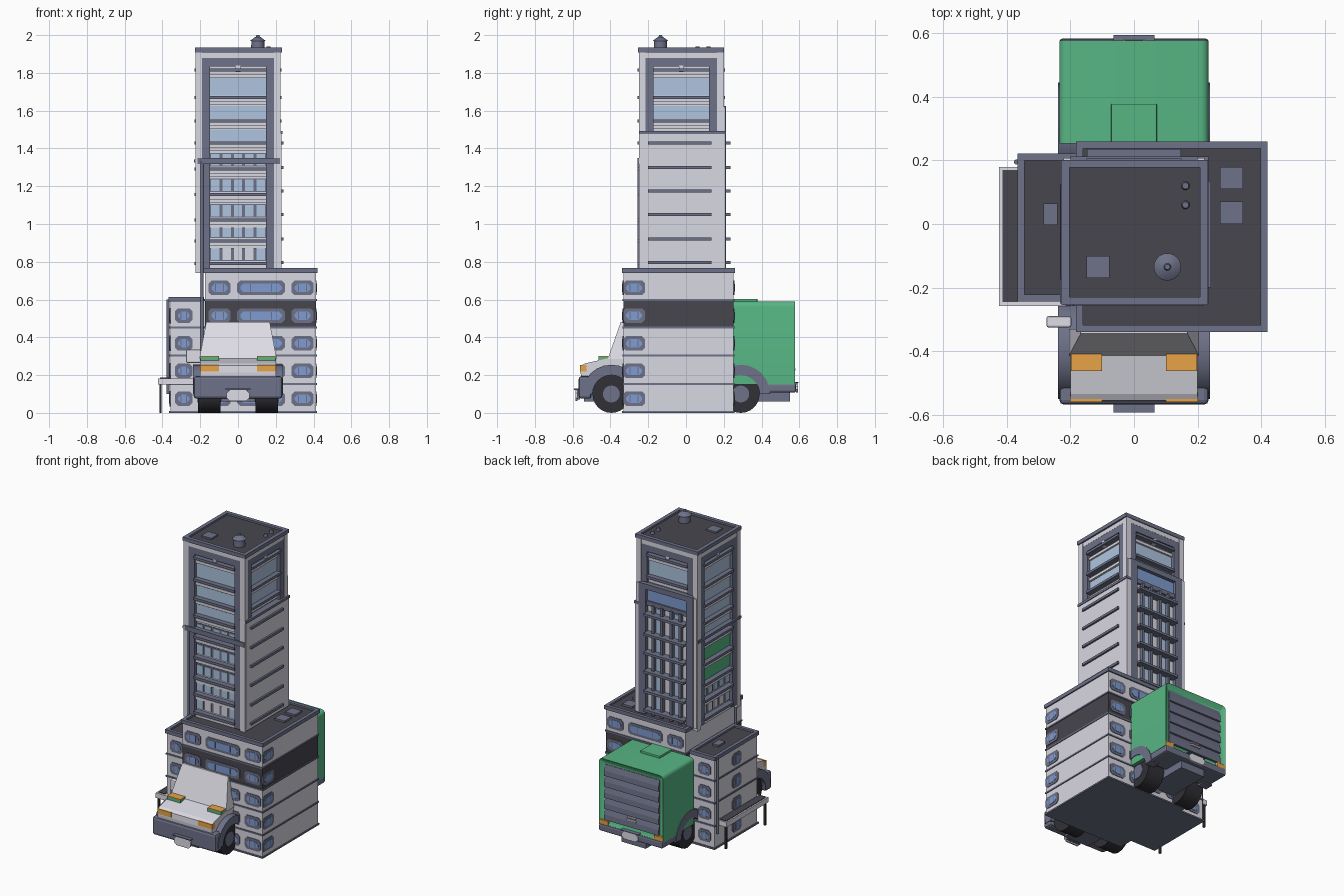
import bpy, bmesh, math
from mathutils import Matrix, Vector

if "Cube" in bpy.data.objects:
    bpy.data.objects.remove(bpy.data.objects["Cube"])

def mat(name, hexa):
    lin = []
    for i in (0, 2, 4):
        c = int(hexa[i:i + 2], 16) / 255
        lin.append(c / 12.92 if c <= 0.04045 else ((c + 0.055) / 1.055) ** 2.4)
    m = bpy.data.materials.new(name)
    m.diffuse_color = (*lin, 1)
    m.use_nodes = True
    m.node_tree.nodes["Principled BSDF"].inputs["Base Color"].default_value = m.diffuse_color
    return m

WALL, FRAME, DARK = mat("wall_grey", "D9D8E2"), mat("slate_trim", "6E7289"), mat("charcoal", "47464E")
SKY, BLUE, GREEN = mat("pale_glass", "AEC5E0"), mat("blue_glass", "7F9CD0"), mat("green", "57B684")
AMBER, BLACK, PALE = mat("amber", "E8A446"), mat("rubber_black", "303036"), mat("pale_grey", "E2E0EA")

def finish(name, bm, m, smooth=False):
    bmesh.ops.recalc_face_normals(bm, faces=bm.faces)
    me = bpy.data.meshes.new(name)
    bm.to_mesh(me)
    bm.free()
    me.materials.append(m)
    ob = bpy.data.objects.new(name, me)
    bpy.context.collection.objects.link(ob)
    if smooth:
        bpy.context.view_layer.objects.active = ob
        ob.select_set(True)
        bpy.ops.object.shade_smooth_by_angle(angle=math.radians(40))
        ob.select_set(False)
    return ob

def boxes(name, m, items, bevel=0):
    """items: (x0, x1, y0, y1, z0, z1)"""
    bm = bmesh.new()
    for x0, x1, y0, y1, z0, z1 in items:
        mtx = Matrix.Translation(((x0 + x1) / 2, (y0 + y1) / 2, (z0 + z1) / 2)) @ \
            Matrix.Diagonal((abs(x1 - x0), abs(y1 - y0), abs(z1 - z0), 1))
        bmesh.ops.create_cube(bm, size=1, matrix=mtx)
    if bevel:
        bmesh.ops.bevel(bm, geom=bm.edges[:], offset=bevel, segments=2, affect='EDGES', profile=0.5)
    return finish(name, bm, m)

def wall_box(side, u0, u1, d0, d1, z0, z1):
    """box on a wall: u runs along the wall, d is the outward coordinate"""
    return {'front': (u0, u1, -d1, -d0, z0, z1), 'back': (u0, u1, d0, d1, z0, z1),
            'right': (d0, d1, u0, u1, z0, z1), 'left': (-d1, -d0, u0, u1, z0, z1)}[side]

def wall_point(side, u, d, z):
    return {'front': (u, -d, z), 'back': (u, d, z), 'right': (d, u, z), 'left': (-d, u, z)}[side]

def prism(bm, a, b):
    """solid between two matching outlines"""
    va, vb = [bm.verts.new(p) for p in a], [bm.verts.new(p) for p in b]
    bm.faces.new(va)
    bm.faces.new(vb[::-1])
    for i in range(len(a)):
        j = (i + 1) % len(a)
        bm.faces.new((va[i], vb[i], vb[j], va[j]))

def octs(name, m, wins, grow, d1):
    """octagonal plates on walls: (side, u, z, width, height, wall)"""
    bm = bmesh.new()
    for side, u, z, w, h, wall in wins:
        a, b, c = w / 2 + grow, h / 2 + grow, 0.016
        pts = [(a, b - c), (a - c, b), (c - a, b), (-a, b - c), (-a, c - b), (c - a, -b), (a - c, -b), (a, c - b)]
        prism(bm, *[[wall_point(side, u + p, wall + d, z + q) for p, q in pts] for d in (-0.002, d1)])
    return finish(name, bm, m)

def extrude_x(name, m, profile, x0, x1, smooth=False):
    bm = bmesh.new()
    prism(bm, [(x0, y, z) for y, z in profile], [(x1, y, z) for y, z in profile])
    return finish(name, bm, m, smooth)

def cone(name, m, loc, r1, r2, h, axis='Z', n=24):
    bm = bmesh.new()
    mtx = Matrix.Translation(loc) @ (Matrix.Rotation(math.pi / 2, 4, 'Y') if axis == 'X' else Matrix())
    bmesh.ops.create_cone(bm, cap_ends=True, segments=n, radius1=r1, radius2=r2, depth=h, matrix=mtx)
    return finish(name, bm, m, True)

def roof(name, x0, x1, y0, y1, z, w=0.022):
    boxes(name + "_rim", FRAME, [(x0, x1, y0, y0 + w, z - .025, z), (x0, x1, y1 - w, y1, z - .025, z),
                                 (x0, x0 + w, y0, y1, z - .025, z), (x1 - w, x1, y0, y1, z - .025, z)])
    boxes(name + "_deck", DARK, [(x0 + .01, x1 - .01, y0 + .01, y1 - .01, z - .02, z - .012)])

# Podium: five storeys, the fourth dark
levels = [0.008, 0.152, 0.304, 0.452, 0.598, 0.75]
P = (-0.174, 0.412, -0.332, 0.252)
boxes("podium_storeys", WALL, [(*P, levels[i], levels[i + 1]) for i in (0, 1, 2, 4)])
boxes("podium_dark_storey", DARK, [(*P, levels[3], levels[4])])
boxes("podium_floor_bands", FRAME, [(-.179, .417, -.337, .257, z - .005, z + .005) for z in levels[1:5]])
boxes("building_base", FRAME, [(-.18, .418, -.338, .258, 0, .01), (-.366, -.17, -.242, .222, 0, .01)])
roof("podium_roof", -0.182, 0.42, -0.34, 0.26, 0.766)
# Side wing: four storeys
boxes("wing_walls", WALL, [(-.358, -.17, -.235, .213, .008, .6)])
boxes("wing_floor_bands", FRAME, [(-.363, -.17, -.24, .218, z - .005, z + .005) for z in levels[1:4]])
roof("wing_roof", -0.367, -0.18, -0.243, 0.221, 0.614)
# Octagonal windows of podium and wing
wins = []
for z in (0.075, 0.222, 0.368, 0.515, 0.662):
    for side, wall in (('front', .332), ('back', .252)):
        wins += [(side, -.098, z, .085, .045, wall), (side, .122, z, .22, .045, wall), (side, .342, z, .085, .045, wall)]
    wins.append(('right', -.275, z, .085, .045, .412))
    if z < 0.6:
        wins += [('front', -.287, z, .06, .045, .235), ('back', -.287, z, .06, .045, .213), ('left', -.02, z, .06, .05, .358)]
octs("window_frames", FRAME, wins, 0.016, 0.004)
octs("window_glass", BLUE, wins, 0, 0.006)
boxes("window_mullions", FRAME, [wall_box(s, u + k * w / 4 - .003, u + k * w / 4 + .003, d, d + .007, z - .02, z + .02)
                                 for s, u, z, w, h, d in wins for k in (-1, 1)])
# Balcony deck on posts
boxes("balcony_slab", PALE, [(-.424, -.2, -.258, .18, .15, .183)])
boxes("balcony_floor", DARK, [(-.414, -.365, -.245, .17, .18, .187)])
boxes("balcony_posts", BLACK, [(-.416, -.404, y, y + .012, 0, .15) for y in (-.25, .16)])
# Drain pipes
for i, (x, y, z0, z1) in enumerate(((-.19, -.25, .2, 1.33), (-.37, .195, .1, .6))):
    cone("drain_pipe_%d" % i, FRAME, (x, y, (z0 + z1) / 2), .008, .008, z1 - z0, n=10)

# Tower core, corner posts and top lintels
boxes("tower_core", WALL, [(-.195, .195, -.22, .17, .74, 1.91)])
boxes("tower_corners", WALL, [(sx * .225, sx * .19, y0, y1, .74, 1.91) for sx in (-1, 1)
                              for y0, y1 in ((-.25, -.215), (.165, .2))])
boxes("tower_lintels", WALL, [(-.222, .222, -.247, .197, 1.88, 1.915)])
faces = {'front': (.25, 0, .76), 'left': (.225, -.025, .76), 'right': (.225, -.025, 1.49), 'back': (.2, 0, 1.63)}
fin_z = [0.79, 0.91, 1.02, 1.155, 1.29, 1.43, 1.545, 1.67, 1.815]
frames, fins, sky, green, blinds = [], [], [], [], []
for side, (D, c, zb) in faces.items():
    for s in (-1, 1):
        frames.append(wall_box(side, c + s * .148, c + s * .198, D - .04, D - .004, zb, 1.88))
    frames.append(wall_box(side, c - .198, c + .198, D - .04, D - .004, 1.835, 1.88))
    boxes(side + "_blind_bracket", PALE, [wall_box(side, c - .012, c + .012, D - .03, D - .004, 1.805, 1.84)])
    for i, z in enumerate(fin_z):
        if z < zb:
            continue
        fins.append(wall_box(side, c - .15, c + .15, D - .04, D + .006, z - .008, z + .008))
        blinds.append(wall_box(side, c - .148, c + .148, D - .04, D - .016, z - .04, z - .022))
        if i == 8:
            sky.append(wall_box(side, c - .148, c + .148, D - .04, D - .024, 1.68, 1.772))
        elif i >= 5 or (side == 'left' and i == 4):
            top = fin_z[i + 1] - .045
            sky.append(wall_box(side, c - .148, c + .148, D - .04, D - .024, z + .01, top))
        elif side == 'left' and i >= 2:
            green.append(wall_box(side, c - .148, c + .148, D - .04, D - .024, z + .012, fin_z[i + 1] - .04))
        else:
            # lower storeys: five panes between dark piers
            frames.append(wall_box(side, c - .148, c + .148, D - .04, D - .027, z + .015, z + .085))
            for k in range(-2, 3):
                t = blinds if (i == 0 and abs(k) < 2) else sky
                t.append(wall_box(side, c + k * .06 - .022, c + k * .06 + .022, D - .04, D - .022, z + .02, z + .08))
# Lower rear bay: tall mullions, storey fins
boxes("rear_bay", WALL, [(-.215, .215, .16, .185, .76, 1.62)])
rear_edges = [wall_box('back', s * .15, s * .2, .18, .212, .76, 1.62) for s in (-1, 1)]
rear_edges += [wall_box('back', -.2, .2, .18, .212, 1.59, 1.625), wall_box('back', -.2, .2, .18, .2, 1.48, 1.51)]
rear_edges += [wall_box('back', u - .009, u + .009, .18, .208, .76, 1.49) for u in (-.1, -.035, .035, .1)]
boxes("rear_bay_frame", FRAME, rear_edges)
sky += [wall_box('back', u - .02, u + .02, .18, .19, .78, 1.47) for u in (-.067, .067)]
boxes("rear_bay_top_glass", BLUE, [wall_box('back', -.15, .15, .18, .19, 1.51, 1.59)])
boxes("rear_bay_side_walls", WALL, [wall_box('back', s * .2, s * .222, .17, .208, .76, 1.62) for s in (-1, 1)])
side_z = (0.795, 0.92, 1.05, 1.175, 1.3, 1.43)
fins += [wall_box('back', -.148, .148, .18, .236, z - .008, z + .008) for z in side_z]
# Solid right wall slab with fins
boxes("right_wall_slab", WALL, [(.18, .23, -.245, .208, .76, 1.48)])
boxes("right_wall_cap", FRAME, [(.18, .235, -.25, .212, 1.476, 1.492)])
fins += [wall_box('right', -.2, .135, .22, .242, z - .008, z + .008) for z in side_z]
boxes("tower_frames", FRAME, frames)
boxes("tower_fins", FRAME, fins)
boxes("tower_glass", SKY, sky)
boxes("tower_green_panels", GREEN, green)
boxes("tower_blinds", WALL, blinds)
boxes("tower_front_band", FRAME, [(-.215, .222, -.256, -.21, 1.318, 1.35)])
boxes("tower_left_band", FRAME, [(-.232, -.19, -.25, .2, 1.325, 1.342)])
# Tower roof with hatches, vents and chimney
roof("tower_roof", -0.228, 0.232, -0.255, 0.202, 1.934, .025)
boxes("roof_hatches", FRAME, [(-.15, -.077, -.17, -.1, 1.92, 1.932), (.27, .343, .11, .18, .75, .766),
                              (.27, .343, 0, .07, .75, .766), (-.285, -.24, -.003, .065, .595, .614)])
cone("chimney", FRAME, (.105, -.135, 1.945), .036, .034, .05)
cone("chimney_cap", FRAME, (.105, -.135, 1.979), .043, .014, .022)
cone("chimney_knob", FRAME, (.105, -.135, 1.994), .012, .008, .012)
for i, y in enumerate((.06, .12)):
    cone("roof_vent_%d" % i, FRAME, (.162, y, 1.93), .014, .01, .02, n=12)

# Van cab: hood, windscreen, lamps, mirror
extrude_x("hood", WALL, [(-.555, .18), (-.558, .215), (-.555, .25), (-.535, .262), (-.41, .29), (-.33, .29), (-.33, .18)], -.2, .2)
bm = bmesh.new()
prism(bm, [(-.205, -.415, .285), (.205, -.415, .285), (.205, -.33, .285), (-.205, -.33, .285)],
      [(-.168, -.345, .482), (.168, -.345, .482), (.168, -.33, .482), (-.168, -.33, .482)])
finish("windscreen", bm, PALE)
lamps = [(s * .1, s * .198) for s in (-1, 1)]
boxes("indicator_bases", GREEN, [(a, b, -.462, -.405, .27, .297) for a, b in lamps])
boxes("indicator_tops", AMBER, [(a, b, -.462, -.405, .297, .302) for a, b in lamps])
boxes("headlights", AMBER, [(a, b * 1.015, -.56, -.528, .22, .253) for a, b in lamps])
boxes("wing_mirror", PALE, [(-.275, -.197, -.325, -.29, .265, .335)], .006)
# Chassis, bumpers and plates
boxes("chassis", FRAME, [(-.09, .09, -.54, -.3, .06, .2), (-.09, .09, .25, .55, .06, .16), (-.2, .2, -.5, -.3, .17, .2)])
boxes("front_bumper", FRAME, [(-.235, .235, -.568, -.5, .075, .195)], .015)
boxes("rear_bumper", FRAME, [(-.235, .235, .4, .583, .108, .155)], .01)
boxes("plate_mounts", FRAME, [(-.065, .065, -.592, -.54, .122, .128), (-.065, .065, .55, .595, .158, .163)])
octs("number_plates", PALE, [('front', 0, .092, .12, .06, .576), ('back', 0, .132, .12, .05, .584)], 0, .008)
boxes("plate_backs", FRAME, [(-.05, .05, -.576, -.56, .07, .122), (-.05, .05, .57, .584, .112, .158)])
# Wheels and arched fenders
for tag, y in (("front", -.395), ("rear", .29)):
    for s, hand in ((-1, "left"), (1, "right")):
        cone("%s_%s_tyre" % (tag, hand), BLACK, (s * .152, y, .1), .1, .1, .12, 'X')
        cone("%s_%s_hub" % (tag, hand), FRAME, (s * .152, y, .1), .045, .045, .125, 'X', 16)
        arc = [(y + r * math.cos(a), .1 + r * math.sin(a)) for r, angs in ((.155, range(0, 181, 15)), (.1, range(180, -1, -15)))
               for a in map(math.radians, angs)]
        extrude_x("%s_%s_fender" % (tag, hand), FRAME, arc, s * .175, s * .239, True)

# Cargo box with rounded long edges and recessed rear
bm = bmesh.new()
bmesh.ops.create_cube(bm, size=1, matrix=Matrix.Translation((0, .415, .37)) @ Matrix.Diagonal((.47, .325, .44, 1)))
long_edges = [e for e in bm.edges if abs(e.verts[0].co.y - e.verts[1].co.y) > .1 and e.verts[0].co.z > .3]
bmesh.ops.bevel(bm, geom=long_edges, offset=.025, segments=4, affect='EDGES', profile=0.5)
bm.normal_update()
rear = max(bm.faces, key=lambda f: f.calc_center_median().y)
bmesh.ops.inset_region(bm, faces=[rear], thickness=.032, depth=-.018)
finish("cargo_box", bm, GREEN, True)
boxes("cargo_roof_hatch", GREEN, [(-.072, .072, .25, .378, .58, .604)], .004)
# Roller door: curved slats
prof = [(.55, .185)]
for i in range(5):
    z = .185 + i * .073
    prof += [(.574, z), (.572, z + .035), (.562, z + .072)]
prof.append((.55, .55))
extrude_x("roller_door", FRAME, prof, -.2, .2)
boxes("door_handle", PALE, [(-.035, .035, .565, .58, .225, .235), (-.03, .03, .565, .578, .245, .252)])
boxes("tail_lamps", AMBER, [(s * .17, s * .234, .555, .5775, .152, .182) for s in (-1, 1)])
